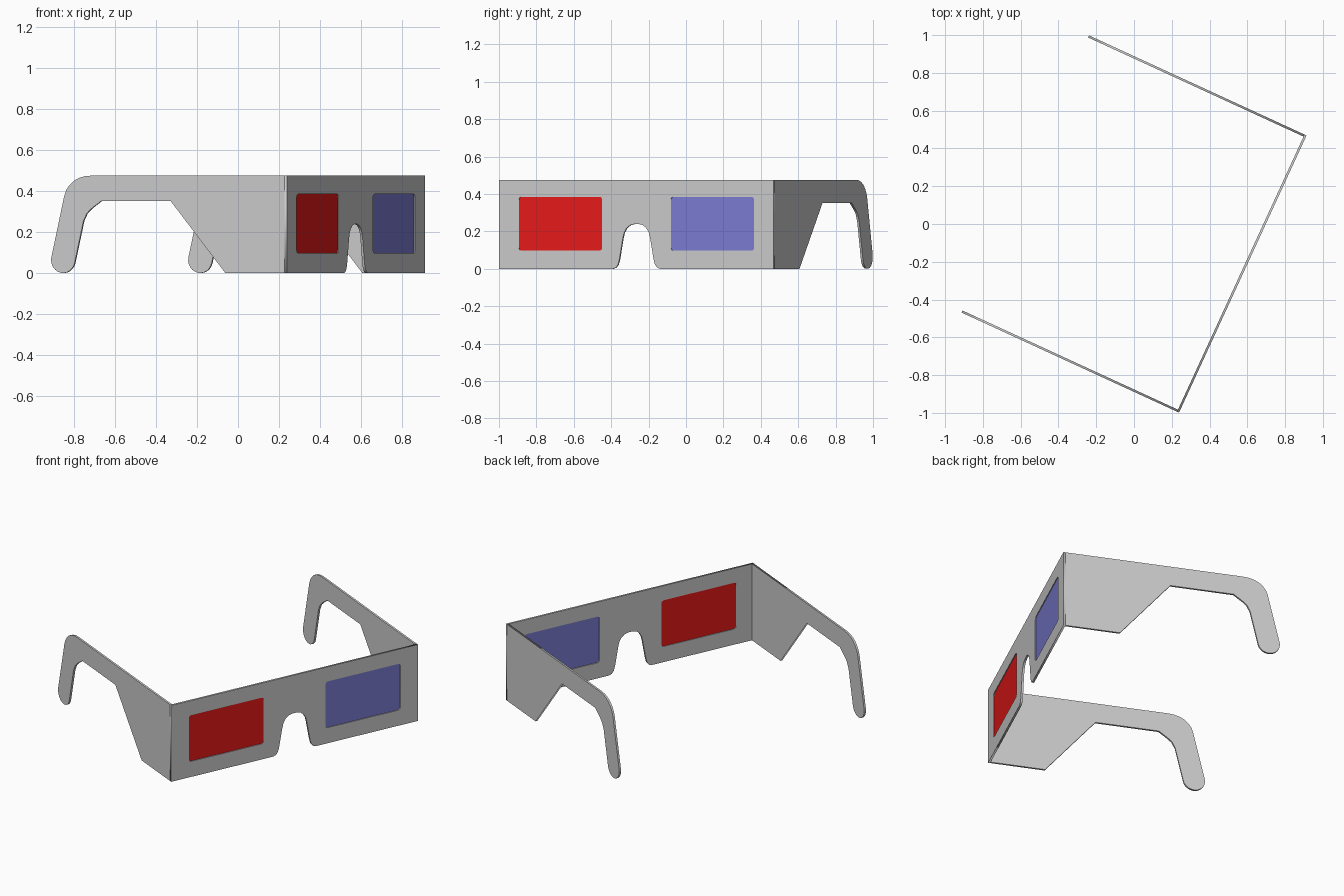
import bpy
from math import radians, sin, cos, pi
from mathutils import Matrix

if "Cube" in bpy.data.objects:
    bpy.data.objects.remove(bpy.data.objects["Cube"])

W, L, H, TH = 1.615, 1.268, 0.476, 0.012    # card width, depth, height, thickness
TURN = Matrix.Rotation(radians(65.3), 4, 'Z')
UPRIGHT = Matrix.Rotation(pi / 2, 4, 'X')


def arc(cx, cz, r, a0, a1, n):
    steps = [radians(a0 + (a1 - a0) * i / n) for i in range(n + 1)]
    return [(cx + r * cos(a), cz + r * sin(a)) for a in steps]


def rounded_rect(x0, x1, z0, z1, r, n=4):
    return (arc(x1 - r, z0 + r, r, -90, 0, n) + arc(x1 - r, z1 - r, r, 0, 90, n)
            + arc(x0 + r, z1 - r, r, 90, 180, n) + arc(x0 + r, z0 + r, r, 180, 270, n))


def sheet(name, outlines, matrix, thick, color=None):
    """Flat card cut from closed outlines (later ones are holes)."""
    cu = bpy.data.curves.new(name, 'CURVE')
    cu.dimensions, cu.fill_mode, cu.extrude = '2D', 'BOTH', thick / 2
    for pts in outlines:
        sp = cu.splines.new('POLY')
        sp.points.add(len(pts) - 1)
        for p, (x, z) in zip(sp.points, pts):
            p.co = (x, z, 0, 1)
        sp.use_cyclic_u = True
    ob = bpy.data.objects.new(name, cu)
    bpy.context.collection.objects.link(ob)
    ob.matrix_world = TURN @ matrix
    bpy.ops.object.select_all(action='DESELECT')
    ob.select_set(True)
    bpy.context.view_layer.objects.active = ob
    bpy.ops.object.convert(target='MESH')
    ob = bpy.context.view_layer.objects.active
    if color:
        mat = bpy.data.materials.new(name)
        mat.diffuse_color = color
        mat.use_nodes = True
        mat.node_tree.nodes["Principled BSDF"].inputs["Base Color"].default_value = mat.diffuse_color
        ob.data.materials.append(mat)


# Front card with nose notch and two lens windows
half_notch = [(0.139, 0), (0.122, 0.006), (0.109, 0.022), (0.101, 0.05), (0.080, 0.165),
              (0.073, 0.193), (0.058, 0.218), (0.038, 0.233), (0.015, 0.239)]
notch = [(-x, z) for x, z in half_notch] + half_notch[::-1]
outline = [(-W / 2, H), (-W / 2, 0)] + notch + [(W / 2, 0), (W / 2, H)]
windows = [rounded_rect(s * 0.447 - 0.245, s * 0.447 + 0.245, 0.097, 0.385, 0.016)
           for s in (-1, 1)]
front = Matrix.Translation((0, -L / 2 + TH / 2, 0)) @ UPRIGHT
sheet("front_card", [outline] + windows, front, TH)

# Coloured lenses, recessed in the card
sheet("red_lens", [windows[0]], front, 0.003, (0.8, 0.01, 0.01, 1))
sheet("blue_lens", [windows[1]], front, 0.003, (0.2, 0.2, 0.65, 1))

# Temple arms with hooked ear pieces
arm = ([(TH, H), (TH, 0), (0.331, 0), (0.626, 0.353), (0.997, 0.353),
        (1.051, 0.315), (1.075, 0.293), (1.094, 0.255)]
       + arc(1.204, 0.064, 0.064, 190, 370, 12)
       + [(1.197, 0.378), (1.187, 0.405), (1.169, 0.430), (1.147, 0.450),
          (1.12, 0.464), (1.088, 0.473), (1.051, H)])
arm = [(t - L / 2, z) for t, z in arm]
for name, side in (("left_arm", -1), ("right_arm", 1)):
    m = Matrix.Translation((side * (W - TH) / 2, 0, 0)) @ Matrix.Rotation(pi / 2, 4, 'Z') @ UPRIGHT
    sheet(name, [arm], m, TH)
